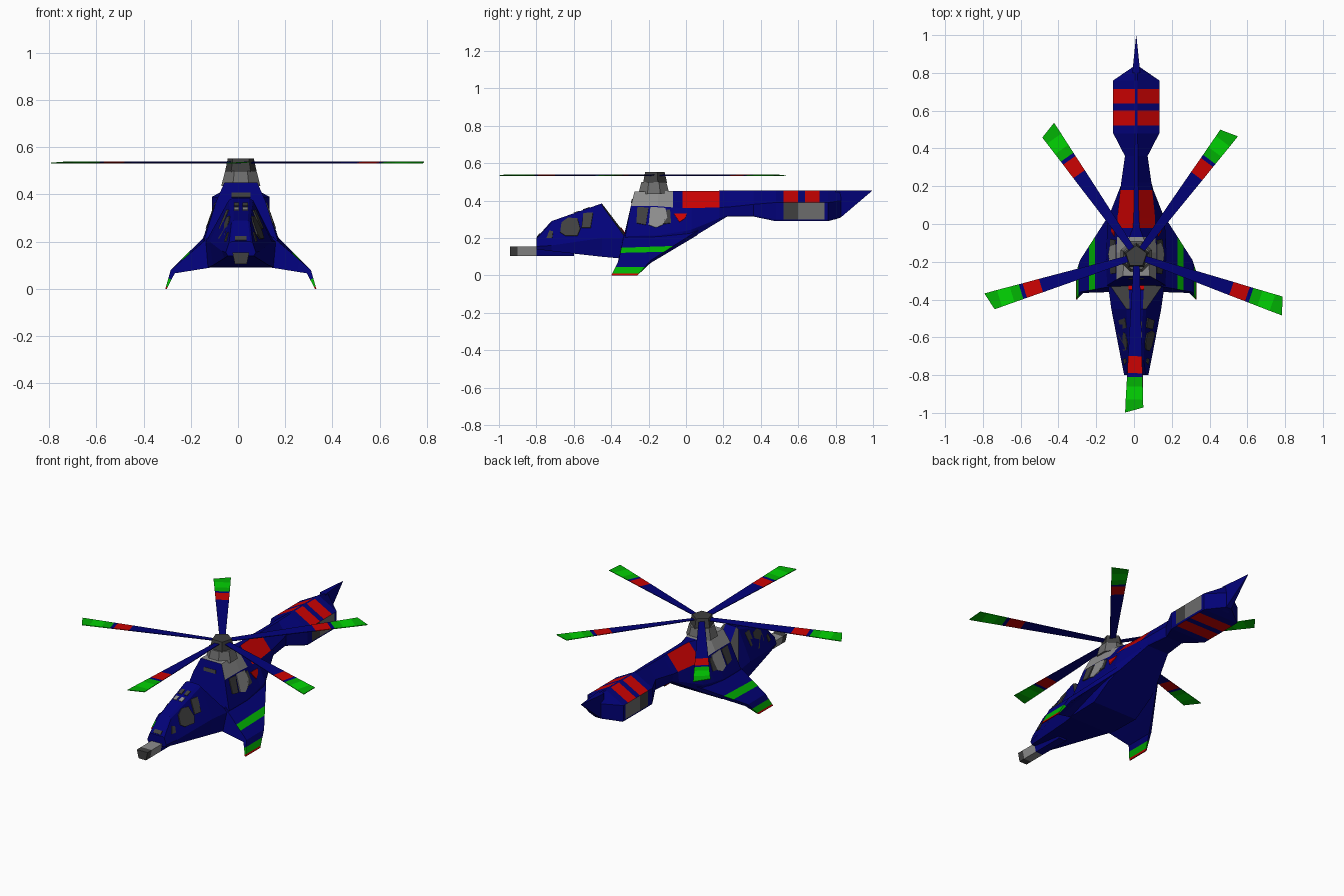
import bpy, bmesh, math
from mathutils import Vector
from mathutils.bvhtree import BVHTree

if "Cube" in bpy.data.objects:
    bpy.data.objects.remove(bpy.data.objects["Cube"])

CX = 0.012  # hull centre line
COLOURS = {
    "navy_blue": (0.0005, 0.0005, 0.19), "red": (0.6, 0.0005, 0.0005),
    "green": (0.0005, 0.45, 0.001), "dark_grey": (0.05, 0.05, 0.05),
    "light_grey": (0.27, 0.27, 0.27), "mid_grey": (0.15, 0.15, 0.15),
    "bright_green": (0.0005, 0.66, 0.001)}
MATS = []
for n, c in COLOURS.items():
    m = bpy.data.materials.new(n)
    m.diffuse_color = (*c, 1)
    m.use_nodes = True
    m.node_tree.nodes["Principled BSDF"].inputs["Base Color"].default_value = m.diffuse_color
    MATS.append(m)
BLUE, RED, GREEN, DARK, LIGHT, MID, BRIGHT = range(7)


def make(name, rings, colour, caps=(BLUE, BLUE)):
    """Loft closed rings; colour(i, j) picks the material of each face."""
    bm = bmesh.new()
    vs = [[bm.verts.new(p) for p in r] for r in rings]
    n = len(rings[0])
    for i in range(len(vs) - 1):
        for j in range(n):
            k = (j + 1) % n
            f = bm.faces.new((vs[i][j], vs[i][k], vs[i + 1][k], vs[i + 1][j]))
            f.material_index = colour(i, j)
    for ring, c in zip((vs[0], vs[-1]), caps):
        bm.faces.new(ring).material_index = c
    bmesh.ops.recalc_face_normals(bm, faces=bm.faces)
    me = bpy.data.meshes.new(name)
    bm.to_mesh(me)
    bm.free()
    for m in MATS:
        me.materials.append(m)
    ob = bpy.data.objects.new(name, me)
    bpy.context.collection.objects.link(ob)
    return ob


def lerp(a, b, t):
    return tuple(p + (q - p) * t for p, q in zip(a, b))


def add_cuts(secs, cuts):
    """Insert interpolated sections at the given y positions."""
    for y in cuts:
        for i in range(len(secs) - 1):
            a, b = secs[i], secs[i + 1]
            if a[0][0] < y - 1e-5 and y + 1e-5 < b[0][0]:
                t = (y - a[0][0]) / (b[0][0] - a[0][0])
                secs.insert(i + 1, [lerp(p, q, t) for p, q in zip(a, b)])
                break
    return secs


def hull(name, secs, rule, caps=(BLUE, BLUE)):
    """Mirror half sections (y, z, half width); bands run bottom to roof."""
    rings = [[(CX + w, y, z) for y, z, w in s] +
             [(CX - w, y, z) for y, z, w in reversed(s)] for s in secs]
    band = (0, 1, 2, 3, 2, 1, 0, 4)
    mid = lambda i: (secs[i][0][0] + secs[i + 1][0][0]) / 2
    return make(name, rings, lambda i, j: rule(mid(i), band[j]), caps)


def at(y, *zw):
    return [(y, z, w) for z, w in zw]


# Main body and tail
body = add_cuts([
    [(-.36, .09, .145), (-.325, .21, .155), (-.295, .37, .105), (-.275, .45, .07)],
    at(-.15, (.09, .15), (.215, .16), (.37, .105), (.45, .065)),
    at(-.02, (.169, .15), (.235, .153), (.36, .10), (.452, .018)),
    at(.03, (.20, .14), (.245, .15), (.36, .10), (.452, .014)),
    at(.22, (.315, .072), (.322, .075), (.365, .08), (.453, .01)),
    at(.36, (.315, .055), (.322, .058), (.38, .06), (.453, .01)),
    at(.48, (.29, .118), (.30, .122), (.39, .122), (.453, .006)),
    at(.76, (.29, .118), (.30, .122), (.39, .122), (.453, .006)),
    at(.83, (.31, .02), (.32, .02), (.40, .02), (.453, .006)),
], [-.07, .18, .522, .6, .637, .715, .74])


def body_rule(y, band):
    if y < -.07:
        return LIGHT if band in (2, 3) else BLUE
    if -.02 < y < .18 and band == 2:
        return RED
    if .522 < y < .74 and band == 1:
        return DARK if y < .6 else MID
    if .522 < y < .6 or .637 < y < .715:
        return RED if band in (2, 4) else BLUE
    return BLUE


fuselage = hull("fuselage", body, body_rule)

# Pointed tail fin
hull("tail_fin", [at(.80, (.30, .02), (.453, .02)),
                  [(.83, .312, .018), (.83, .453, .018)],
                  [(.99, .448, .001), (.995, .453, .001)]], lambda y, b: BLUE)

# Cockpit
cockpit = hull("cockpit", [
    at(-.80, (.14, .055), (.155, .064), (.195, .05), (.20, .04)),
    at(-.72, (.13, .07), (.16, .08), (.28, .04), (.29, .03)),
    at(-.45, (.10, .118), (.20, .132), (.375, .052), (.385, .035)),
    [(-.34, .09, .142), (-.335, .20, .148), (-.33, .21, .135), (-.32, .215, .04)],
], lambda y, b: DARK if y > -.45 and b == 2 else BLUE)

# Nose gun
gun = [(.105, .025), (.155, .036)]
hull("nose_gun", [at(-.94, *gun), at(-.90, *gun), at(-.80, *gun), at(-.60, *gun)],
     lambda y, b: BLUE if y > -.8 else DARK if y < -.9 or b == 4 else LIGHT, (DARK, BLUE))


# Thin panels laid onto a surface along the x, y or z axis
def panel(name, target, pts, colour, axis, sign=1):
    tree = BVHTree.FromPolygons([v.co for v in target.data.vertices],
                                [p.vertices for p in target.data.polygons])
    low, high = [], []
    for a, b in pts:
        start = {"x": (sign * 2, a, b), "y": (CX + a, -2, b), "z": (CX + a, b, 2)}[axis]
        ray = {"x": (-sign, 0, 0), "y": (0, 1, 0), "z": (0, 0, -1)}[axis]
        hit, nrm = tree.ray_cast(Vector(start), Vector(ray))[:2]
        if hit is None:
            return
        low.append(hit - nrm * .003)
        high.append(hit + nrm * .004)
    make(name, [low, high], lambda i, j: colour, (colour, colour))


for s in (1, -1):
    tag = "right" if s > 0 else "left"
    for nm, ob, pts, c in (
        ("front_window", cockpit, [(-.672, .23), (-.645, .212), (-.58, .213), (-.565, .25),
                                   (-.58, .305), (-.63, .308), (-.665, .283)], DARK),
        ("rear_window", cockpit, [(-.558, .255), (-.51, .255), (-.497, .335), (-.548, .333)], DARK),
        ("nose_window", cockpit, [(-.745, .20), (-.715, .20), (-.71, .235), (-.73, .24)], DARK),
        ("intake", fuselage, [(-.265, .28), (-.215, .27), (-.20, .362), (-.26, .365)], DARK),
        ("exhaust_plate", fuselage, [(-.20, .27), (-.16, .255), (-.125, .27), (-.10, .31),
                                     (-.11, .36), (-.19, .366)], LIGHT),
        ("exhaust_slot", fuselage, [(-.12, .275), (-.08, .28), (-.085, .35), (-.105, .35)], DARK),
        ("side_marker", fuselage, [(-.035, .285), (-.005, .305), (.005, .33), (-.065, .33)], RED),
    ):
        panel(f"{nm}_{tag}", ob, pts, c, "x", s)
    for nm, y0, y1, c, x0, x1 in (("roof_vent", -.60, -.57, LIGHT, .008, .03),
                                  ("roof_window", -.55, -.515, DARK, .008, .03),
                                  ("rear_marker", -.35, -.325, RED, .02, .04)):
        panel(f"{nm}_{tag}", cockpit,
              [(s * x0, y0), (s * x1, y0), (s * x1, y1), (s * x0, y1)], c, "z")

# Front plates below the mast and on the nose slope
for nm, ob, w, z0, z1, c in (("cowl_front", fuselage, .071, .41, .448, LIGHT),
                             ("cowl_grille", fuselage, .04, .388, .408, DARK),
                             ("nose_screen", cockpit, .025, .205, .222, DARK)):
    panel(nm, ob, [(-w, z0), (w, z0), (w, z1), (-w, z1)], c, "y")

# Stub wings with drooping tips: (x, y, z) of lead bottom, lead top, trail top, trail bottom
root = [(.13, -.36, .09), (.13, -.33, .225), (.13, .07, .245), (.13, .06, .215)]
knee = [(.28, -.365, .066), (.297, -.36, .08), (.297, -.19, .08), (.28, -.19, .066)]
tip = [(.314, -.40, 0), (.32, -.40, 0), (.32, -.26, 0), (.314, -.26, 0)]
mix = lambda a, b, t: [lerp(p, q, t) for p, q in zip(a, b)]
stations = [root, mix(root, knee, .53), mix(root, knee, .72), knee,
            mix(knee, tip, .42), mix(knee, tip, .87), tip]
wing_colours = (BLUE, GREEN, BLUE, BLUE, GREEN, RED)
for s in (1, -1):
    make("wing_right" if s > 0 else "wing_left",
         [[(CX + s * x, y, z) for x, y, z in st] for st in stations],
         lambda i, j: BLUE if i == 1 and j != 1 else wing_colours[i], (BLUE, RED))


# Rotor mast and hub
def stack(name, n, turn, levels, colour):
    make(name, [[(CX + r * math.cos(turn + k * math.tau / n),
                  -.172 + r * math.sin(turn + k * math.tau / n), z) for k in range(n)]
                for r, z in levels], lambda i, j: colour, (colour, colour))


stack("rotor_mast", 8, math.pi / 8, [(.09, .435), (.072, .50)], MID)
stack("rotor_hub", 5, math.radians(90), [(.071, .495), (.064, .525), (.058, .553)], DARK)

# Five banded, slightly pitched blades: (radius, half width)
spans = [(.03, .016), (.53, .037), (.62, .040), (.64, .041), (.69, .043), (.76, .046), (.815, .048)]
bands = (BLUE, RED, BLUE, GREEN, BRIGHT, GREEN)
for k in range(5):
    a = math.radians(53.1 + 72 * k)
    rings = []
    for r, w in spans:
        slant = .014 if r > .8 else 0
        corners = [(r + slant, -w, -.004), (r - slant, w, 0), (r - slant, w, .004), (r + slant, -w, 0)]
        rings.append([(.014 + x * math.cos(a) - y * math.sin(a),
                       -.17 + x * math.sin(a) + y * math.cos(a), .535 + z) for x, y, z in corners])
    make(f"rotor_blade_{k + 1}", rings, lambda i, j: bands[i], (BLUE, GREEN))
